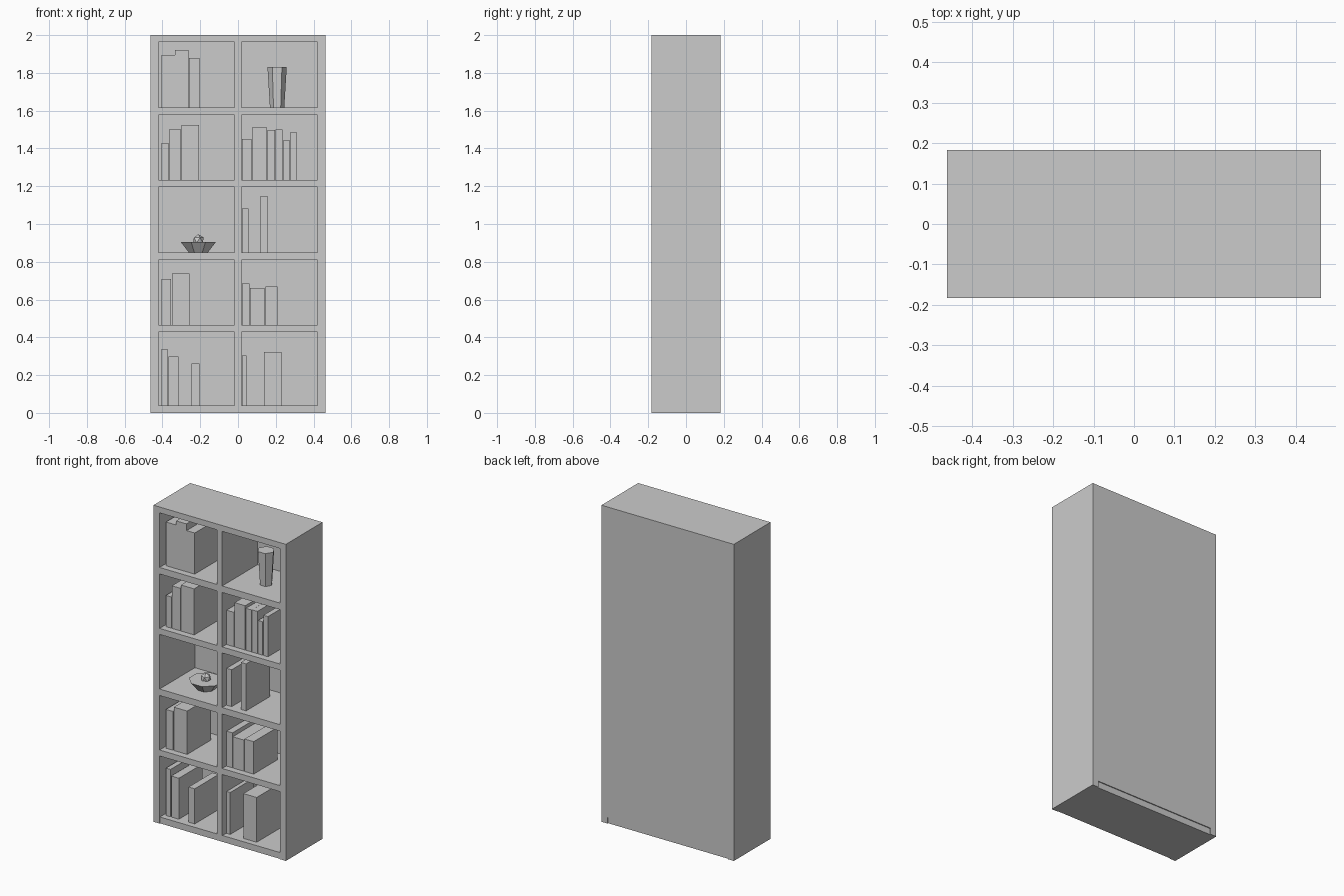
import bpy, bmesh, math
from mathutils import Matrix, Vector

if "Cube" in bpy.data.objects:
    bpy.data.objects.remove(bpy.data.objects["Cube"])

W, D, H = 0.4625, 0.183, 2.0      # half width, half depth, height
IN, DIV = 0.42, 0.0175            # inner half width, half divider
FLOORS = [0.04, 0.465, 0.85, 1.233, 1.618]
CEILS = [0.427, 0.809, 1.195, 1.577, 1.963]


def add_box(bm, x0, x1, y0, y1, z0, z1):
    m = (Matrix.Translation(((x0 + x1) / 2, (y0 + y1) / 2, (z0 + z1) / 2))
         @ Matrix.Diagonal((x1 - x0, y1 - y0, z1 - z0, 1)))
    bmesh.ops.create_cube(bm, size=1, matrix=m)


def finish(bm, name):
    me = bpy.data.meshes.new(name)
    bm.to_mesh(me)
    bm.free()
    ob = bpy.data.objects.new(name, me)
    bpy.context.collection.objects.link(ob)
    return ob


def box(name, *dims):
    bm = bmesh.new()
    add_box(bm, *dims)
    return finish(bm, name)


def cup(name, sides, r_low, r_top, x, y, z0, z1, turn):
    bm = bmesh.new()
    m = Matrix.Translation((x, y, (z0 + z1) / 2)) @ Matrix.Rotation(turn, 4, 'Z')
    bmesh.ops.create_cone(bm, cap_ends=True, segments=sides, radius1=r_low,
                          radius2=r_top, depth=z1 - z0, matrix=m)
    return finish(bm, name)


# Bookcase body: one block with ten compartments and the base gap cut out
case = box("bookcase", -W, W, -D, D, 0, H)
cuts = bmesh.new()
for f, c in zip(FLOORS, CEILS):
    low = 0.02 if f == FLOORS[0] else f
    for x0, x1 in ((-IN, -DIV), (DIV, IN)):
        add_box(cuts, x0, x1, -0.3, 0.17, low, c)
add_box(cuts, -IN, IN, -0.35, 0.35, -0.1, 0.04)
cutter = finish(cuts, "compartment_cutter")
cutter.hide_render = True
mod = case.modifiers.new("compartments", 'BOOLEAN')
mod.operation, mod.solver, mod.use_self = 'DIFFERENCE', 'EXACT', True
mod.object = cutter
bpy.context.view_layer.objects.active = case
case.select_set(True)
bpy.ops.object.modifier_apply(modifier=mod.name)
bpy.data.objects.remove(cutter)

# Slightly recessed base board
box("base_board", -IN, IN, -D + 0.004, D - 0.006, 0, 0.04)

# Books: (shelf, left, right, top)
books = [
    (4, -.404, -.333, 1.894), (4, -.333, -.261, 1.92), (4, -.26, -.203, 1.878),
    (3, -.404, -.367, 1.43), (3, -.363, -.304, 1.502), (3, -.299, -.207, 1.524),
    (3, .02, .071, 1.45), (3, .076, .15, 1.513), (3, .155, .195, 1.498),
    (3, .198, .235, 1.5), (3, .24, .272, 1.444), (3, .277, .309, 1.487),
    (2, .02, .055, 1.083), (2, .119, .156, 1.147),
    (1, -.404, -.354, .71), (1, -.349, -.256, .739),
    (1, .02, .061, .686), (1, .063, .14, .662), (1, .145, .209, .67),
    (0, -.404, -.372, .339), (0, -.367, -.314, .299), (0, -.246, -.203, .262),
    (0, .02, .045, .305), (0, .137, .23, .323),
]
for i, (s, x0, x1, top) in enumerate(books):
    box(f"book_{i + 1}", x0, x1, -0.142, 0.095, FLOORS[s], top)

# Vase on the top right shelf
cup("vase", 6, 0.038, 0.051, 0.207, -0.015, FLOORS[4], 1.832, math.pi / 6)

# Bowl with a round fruit
cup("bowl", 8, 0.055, 0.1, -0.21, -0.02, FLOORS[2], 0.904, math.pi / 8)
bm = bmesh.new()
bmesh.ops.create_icosphere(bm, subdivisions=1, radius=0.032,
                           matrix=Matrix.Translation((-0.21, -0.02, 0.914)))
finish(bm, "fruit")
